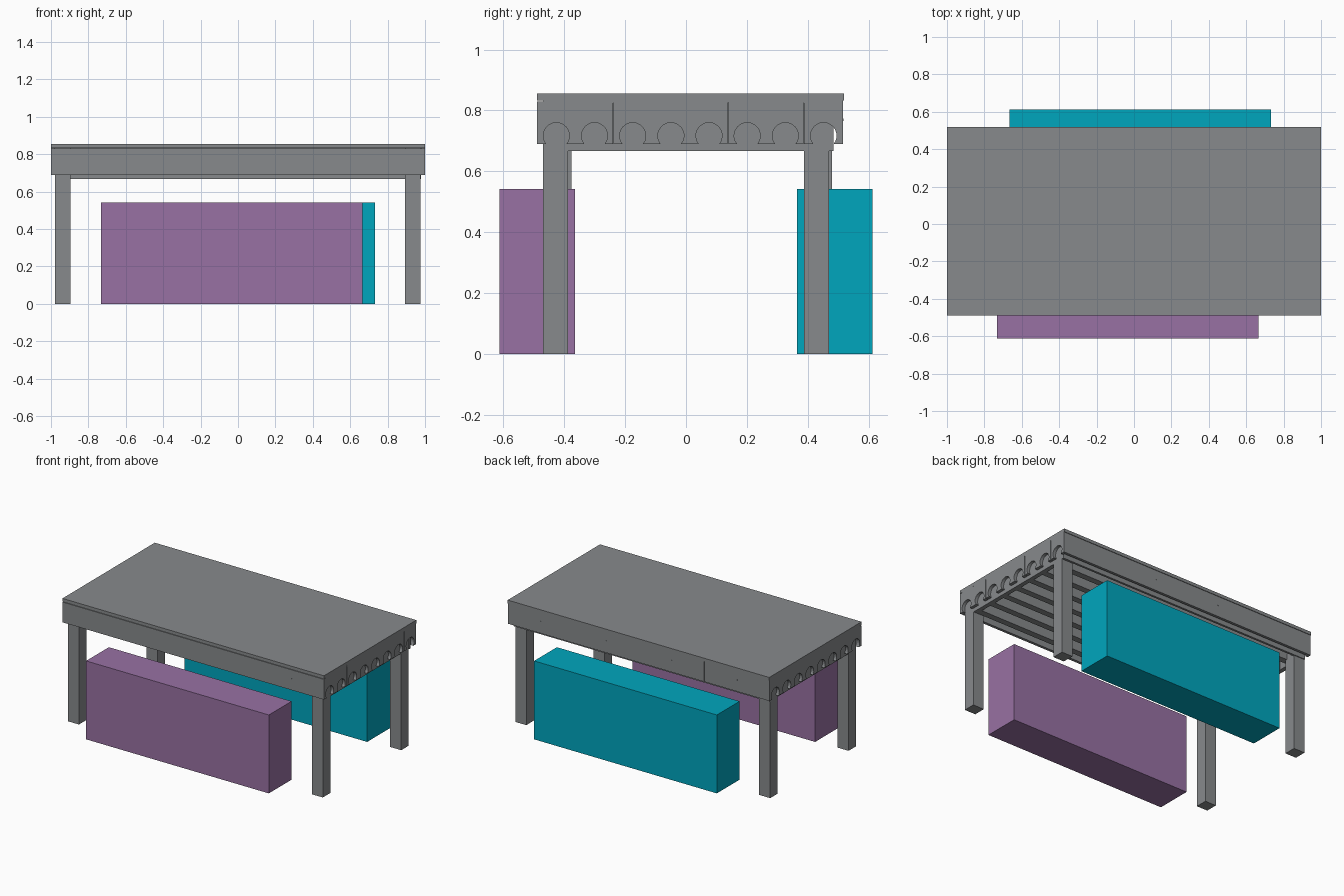
import bpy, bmesh, math

if "Cube" in bpy.data.objects:
    bpy.data.objects.remove(bpy.data.objects["Cube"])


def material(name, rgb):
    m = bpy.data.materials.new(name)
    m.diffuse_color = (*rgb, 1)
    m.use_nodes = True
    m.node_tree.nodes["Principled BSDF"].inputs["Base Color"].default_value = m.diffuse_color
    return m


grey = material("dark_grey", (0.243, 0.254, 0.262))
purple = material("purple", (0.314, 0.165, 0.366))
teal = material("teal", (0.0, 0.381, 0.515))


def finish(name, bm, mat):
    bmesh.ops.recalc_face_normals(bm, faces=bm.faces[:])
    me = bpy.data.meshes.new(name)
    bm.to_mesh(me)
    bm.free()
    ob = bpy.data.objects.new(name, me)
    bpy.context.collection.objects.link(ob)
    me.materials.append(mat)
    return ob


def box(name, x0, x1, y0, y1, z0, z1, mat=grey):
    bm = bmesh.new()
    bmesh.ops.create_cube(bm, size=1)
    for v in bm.verts:
        v.co = ((x0 + x1) / 2 + v.co.x * (x1 - x0),
                (y0 + y1) / 2 + v.co.y * (y1 - y0),
                (z0 + z1) / 2 + v.co.z * (z1 - z0))
    return finish(name, bm, mat)


def screw(name, loc, rot):
    bpy.ops.mesh.primitive_cylinder_add(vertices=8, radius=0.004, depth=0.004,
                                        location=loc, rotation=rot)
    bpy.context.object.name = name
    bpy.context.object.data.materials.append(grey)


# Scalloped end board: arches are circles cut by the lower edge
ARCH_Y = [-0.426 + 0.1254 * i for i in range(8)]
R, CZ, LOW, HIGH = 0.043, 0.717, 0.69, 0.833


def end_board(name, x0, x1, y0, y1):
    pts = [(y0, HIGH), (y0, LOW)]
    a0 = math.asin((LOW - CZ) / R)
    for cy in ARCH_Y:
        if y0 < cy < y1:
            for i in range(17):
                a = math.pi - a0 + (2 * a0 - math.pi) * i / 16
                pts.append((cy + R * math.cos(a), CZ + R * math.sin(a)))
    pts += [(y1, LOW), (y1, HIGH)]
    bm = bmesh.new()
    f = bm.faces.new([bm.verts.new((x0, y, z)) for y, z in pts])
    ext = bmesh.ops.extrude_face_region(bm, geom=[f])
    moved = [v for v in ext["geom"] if isinstance(v, bmesh.types.BMVert)]
    bmesh.ops.translate(bm, verts=moved, vec=(x1 - x0, 0, 0))
    finish(name, bm, grey)


# Table top
box("table_top", -1, 1, -0.489, 0.519, 0.833, 0.855)

# Legs, the left pair set slightly back
for x0, dy, side in ((0.893, 0, "right"), (-0.979, 0.01, "left")):
    box(f"front_{side}_leg", x0, x0 + 0.084, -0.469 + dy, -0.387 + dy, 0, 0.833)
    box(f"back_{side}_leg", x0, x0 + 0.084, 0.387 + dy, 0.469 + dy, 0, 0.833)

# End boards, split by narrow joints on the right
cuts = [-0.47, -0.239, 0.138, 0.387, 0.497]
for i in range(4):
    end_board(f"right_end_board_{i + 1}", 0.979, 1,
              cuts[i] + (0.0015 if i else 0), cuts[i + 1] - (0.0015 if i < 3 else 0))
end_board("left_end_board", -1, -0.979, -0.47, 0.497)

# Long front and back boards, the back one in two lengths
box("front_board", -1, 1, -0.489, -0.47, 0.69, 0.83)
box("back_board_left", -1, -0.501, 0.497, 0.515, 0.69, 0.833)
box("back_board_right", -0.499, 1, 0.497, 0.515, 0.69, 0.833)
box("back_rail", -0.979, 0.979, 0.47, 0.485, 0.667, 0.833)

# Joists and end rails under the top
JOIST_Y = [-0.364 + 0.1252 * i for i in range(7)]
for i, y in enumerate(JOIST_Y):
    box(f"joist_{i + 1}", -0.95, 0.95, y - 0.022, y + 0.022, 0.667, 0.833)
for s, side in ((1, "right"), (-1, "left")):
    a, b = sorted((s * 0.945, s * 0.975))
    box(f"{side}_end_rail", a, b, -0.387, 0.397, 0.667, 0.833)

# Screw heads
for i, y in enumerate(JOIST_Y):
    for s, side in ((1, "right"), (-1, "left")):
        screw(f"{side}_screw_{i + 1}", (s * 0.9985, y, 0.829), (0, math.pi / 2, 0))
for i, x in enumerate((-0.75, -0.25, 0.25, 0.75)):
    screw(f"back_screw_{i + 1}", (x, 0.515, 0.77), (math.pi / 2, 0, 0))
screw("front_screw", (0.75, -0.4875, 0.77), (math.pi / 2, 0, 0))

# Bench blocks
box("front_bench", -0.732, 0.665, -0.613, -0.365, 0, 0.542, purple)
box("back_bench", -0.665, 0.732, 0.365, 0.613, 0, 0.542, teal)
